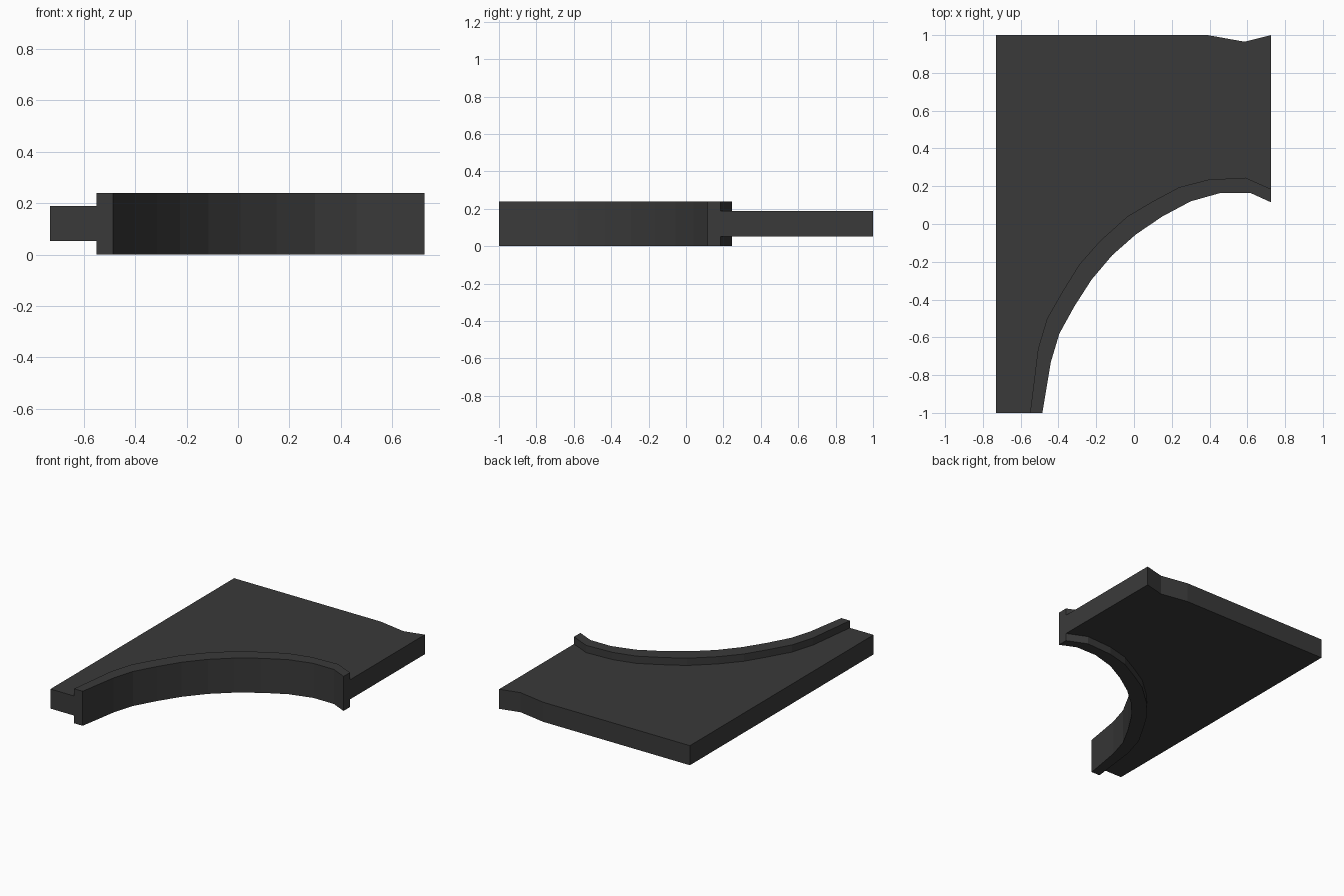
import bpy, bmesh

if "Cube" in bpy.data.objects:
    bpy.data.objects.remove(bpy.data.objects["Cube"])

# Shared dark finish
dark = bpy.data.materials.new("dark_finish")
dark.diffuse_color = (0.042, 0.042, 0.042, 1)
dark.use_nodes = True
dark.node_tree.nodes["Principled BSDF"].inputs["Base Color"].default_value = dark.diffuse_color

# Arch curves seen from above: outer line meets the panel, inner line is the opening
outer = [(-0.55, -1), (-0.508, -0.66), (-0.46, -0.50), (-0.38, -0.36),
         (-0.29, -0.215), (-0.18, -0.09), (-0.035, 0.04), (0.10, 0.12),
         (0.24, 0.195), (0.395, 0.235), (0.59, 0.245), (0.725, 0.185)]
inner = [(-0.485, -1), (-0.44, -0.73), (-0.395, -0.58), (-0.315, -0.435),
         (-0.225, -0.295), (-0.115, -0.165), (0.01, -0.055), (0.15, 0.04),
         (0.30, 0.12), (0.46, 0.165), (0.615, 0.165), (0.725, 0.115)]


def slab(name, outline, z0, z1):
    """Extrude a flat outline from z0 up to z1."""
    bm = bmesh.new()
    base = bm.faces.new([bm.verts.new((x, y, z0)) for x, y in outline])
    ext = bmesh.ops.extrude_face_region(bm, geom=[base], use_keep_orig=True)
    top = [v for v in ext["geom"] if isinstance(v, bmesh.types.BMVert)]
    bmesh.ops.translate(bm, verts=top, vec=(0, 0, z1 - z0))
    bmesh.ops.recalc_face_normals(bm, faces=bm.faces)
    # Split the concave outline into clean faces
    bmesh.ops.triangulate(bm, faces=[f for f in bm.faces if len(f.verts) > 4])
    mesh = bpy.data.meshes.new(name)
    bm.to_mesh(mesh)
    bm.free()
    mesh.materials.append(dark)
    obj = bpy.data.objects.new(name, mesh)
    bpy.context.collection.objects.link(obj)
    return obj


# Thin panel filling the corner beside the arch, with a shallow notch at the back
corner = [(0.725, 1), (0.585, 0.965), (0.39, 1), (-0.73, 1), (-0.73, -1)]
slab("corner_panel", outer + corner, 0.053, 0.188)

# Thicker rim following the arch
slab("arch_rim", inner + outer[::-1], 0.0, 0.238)
